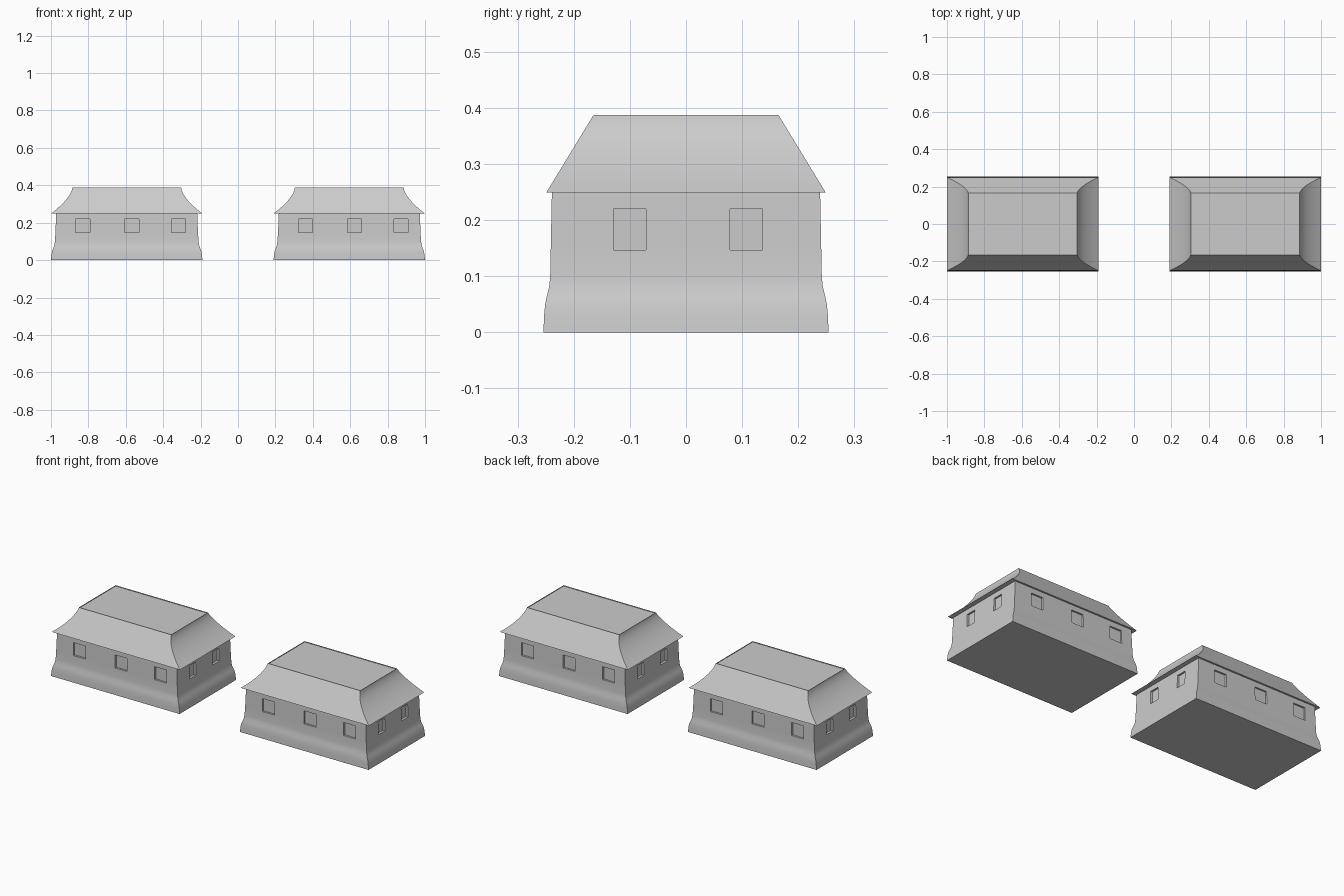
import bpy, bmesh, math
from mathutils import Matrix, Vector

if "Cube" in bpy.data.objects:
    bpy.data.objects.remove(bpy.data.objects["Cube"])

grey = bpy.data.materials.new("light_grey")
grey.use_nodes = True
COLOUR = (0.6, 0.6, 0.6, 1)
grey.diffuse_color = COLOUR
grey.node_tree.nodes["Principled BSDF"].inputs["Base Color"].default_value = COLOUR


def make_object(name, bm):
    bmesh.ops.recalc_face_normals(bm, faces=bm.faces)
    mesh = bpy.data.meshes.new(name)
    bm.to_mesh(mesh)
    bm.free()
    mesh.materials.append(grey)
    ob = bpy.data.objects.new(name, mesh)
    bpy.context.collection.objects.link(ob)
    return ob


def activate(ob):
    bpy.ops.object.select_all(action='DESELECT')
    ob.select_set(True)
    bpy.context.view_layer.objects.active = ob


def rect_loft(levels):
    """Stack rectangles given as (half x, half y, z); returns mesh and top face."""
    bm = bmesh.new()
    rings = [[bm.verts.new((sx * hx, sy * hy, z))
              for sx, sy in ((-1, -1), (1, -1), (1, 1), (-1, 1))]
             for hx, hy, z in levels]
    for low, high in zip(rings, rings[1:]):
        for i in range(4):
            j = (i + 1) % 4
            bm.faces.new((low[i], low[j], high[j], high[i]))
    bm.faces.new(rings[0])
    return bm, bm.faces.new(rings[-1])


def add_box(bm, centre, size):
    bmesh.ops.create_cube(bm, size=1, matrix=Matrix.Translation(centre)
                          @ Matrix.Diagonal((*size, 1)))


# Walls with a flared foot
WALL = [(0.405, 0.254, 0), (0.402, 0.253, 0.03), (0.398, 0.251, 0.05),
        (0.392, 0.248, 0.065), (0.387, 0.244, 0.08), (0.384, 0.242, 0.1),
        (0.381, 0.241, 0.15), (0.377, 0.239, 0.25)]


def build_walls(name):
    walls = make_object(name, rect_loft(WALL)[0])
    # Window recesses; the back and far end repeat by a half turn
    cut = bmesh.new()
    for turn in (1, -1):
        for x in (-0.235, 0.027, 0.276):
            add_box(cut, Vector((turn * x, -turn * 0.28, 0.183)), (0.075, 0.1, 0.073))
        for y in (-0.1, 0.107):
            add_box(cut, Vector((turn * 0.418, turn * y, 0.183)), (0.1, 0.058, 0.073))
    cutter = make_object("window_cutter", cut)
    cutter.hide_render = True
    mod = walls.modifiers.new("windows", 'BOOLEAN')
    mod.operation = 'DIFFERENCE'
    mod.solver = 'EXACT'
    mod.object = cutter
    activate(walls)
    bpy.ops.object.modifier_apply(modifier=mod.name)
    bpy.data.objects.remove(cutter)
    return walls


# Roof: straight front and back slopes, concave ends, shallow tray on top
def build_roof(name):
    steps = 10
    levels = []
    for i in range(steps + 1):
        t = i / steps
        levels.append((0.291 + 0.113 * (1 - t) ** 1.6,
                       0.249 - 0.084 * t, 0.249 + 0.138 * t))
    bm, top = rect_loft(levels)
    bmesh.ops.inset_individual(bm, faces=[top], thickness=0.008)
    rim = bmesh.ops.extrude_discrete_faces(bm, faces=[top])["faces"][0]
    bmesh.ops.translate(bm, verts=rim.verts, vec=(0, 0, -0.005))
    return make_object(name, bm)


for side, x in (("right", -0.595), ("left", 0.595)):
    for ob in (build_walls(side + "_house_walls"), build_roof(side + "_house_roof")):
        ob.location.x = x
        activate(ob)
        bpy.ops.object.shade_smooth_by_angle(angle=math.radians(30))
